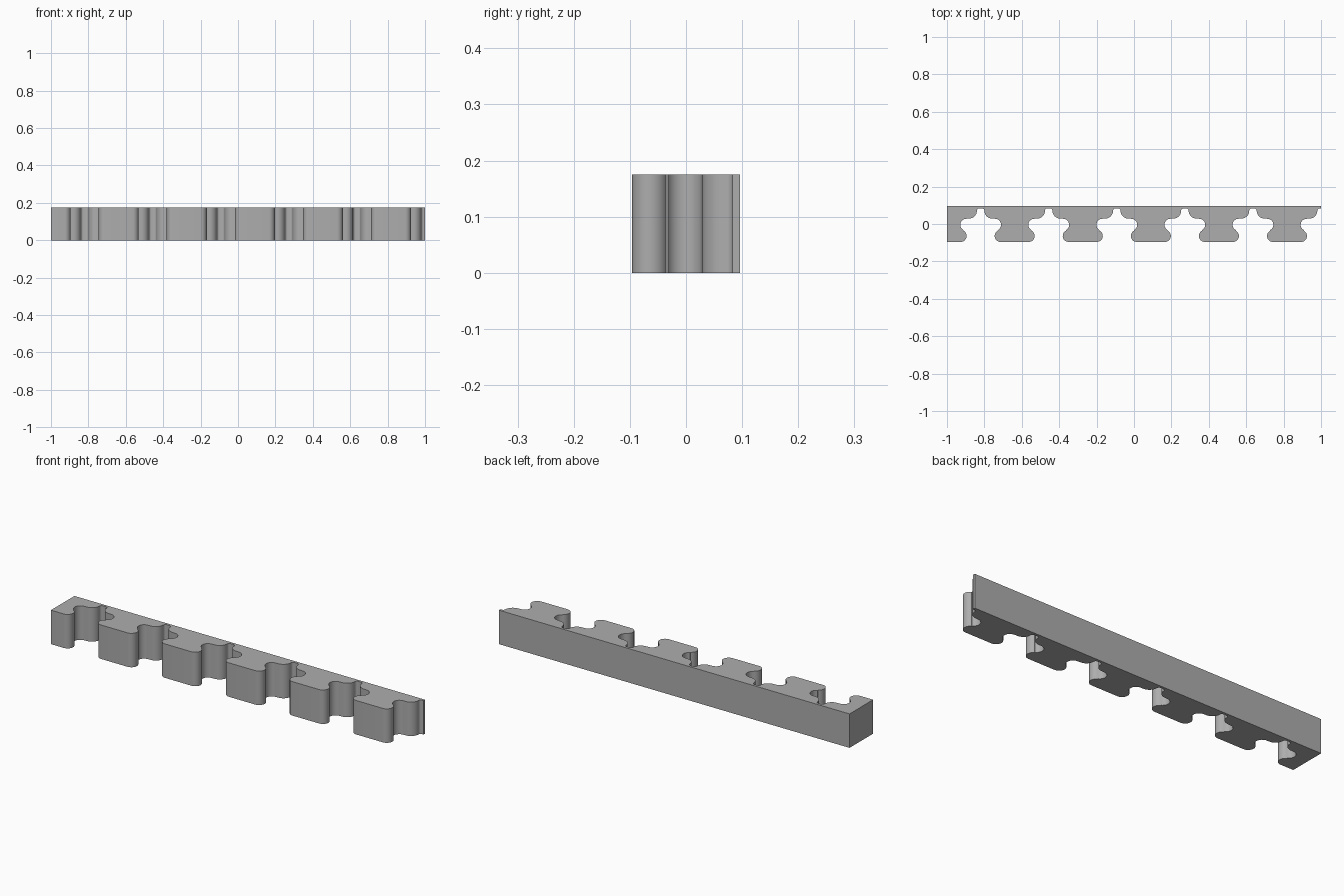
import bpy
import bmesh
from math import cos, sin, radians

if "Cube" in bpy.data.objects:
    bpy.data.objects.remove(bpy.data.objects["Cube"])

HEIGHT = 0.175
BACK, FRONT = 0.096, -0.096
FIRST, PITCH, NOTCHES = -0.82, 0.364, 6

grey = bpy.data.materials.new("mid grey")
grey.use_nodes = True
grey.diffuse_color = (0.42, 0.42, 0.42, 1)
grey.node_tree.nodes["Principled BSDF"].inputs["Base Color"].default_value = (0.42, 0.42, 0.42, 1)


def arc(x, y, r, start, end, steps):
    angles = [radians(start + (end - start) * i / steps) for i in range(steps + 1)]
    return [(x + r * cos(a), y + r * sin(a)) for a in angles]


# Right wall of one notch, from the rounded foot up to the notch top
wall = arc(0.107, -0.064, 0.032, 270, 117, 14)      # rounded foot
wall += arc(0.077, -0.004, 0.032, -63, 90, 14)      # hollow neck
wall += arc(0.062, 0.071, 0.042, 270, 180, 10)      # shoulder
wall += arc(0.008, 0.071, 0.012, 15, 90, 5)         # notch top fillet

# Whole outline, front edge from left to right, then the straight back
outline = [(-1, BACK), (-1, FRONT)]
for n in range(NOTCHES):
    centre = FIRST + n * PITCH
    outline += [(centre - x, y) for x, y in wall]
    if n < NOTCHES - 1:
        outline += [(centre + x, y) for x, y in reversed(wall)]
outline += [(1, outline[-1][1]), (1, BACK)]

# Raise the outline into a toothed strip
bm = bmesh.new()
base = bm.faces.new([bm.verts.new((x, y, 0)) for x, y in outline])
raised = bmesh.ops.extrude_face_region(bm, geom=[base], use_keep_orig=True)
top = [v for v in raised["geom"] if isinstance(v, bmesh.types.BMVert)]
bmesh.ops.translate(bm, verts=top, vec=(0, 0, HEIGHT))
bmesh.ops.recalc_face_normals(bm, faces=bm.faces)
mesh = bpy.data.meshes.new("toothed_strip")
bm.to_mesh(mesh)
bm.free()

strip = bpy.data.objects.new("toothed_strip", mesh)
bpy.context.collection.objects.link(strip)
mesh.materials.append(grey)
bpy.context.view_layer.objects.active = strip
strip.select_set(True)
bpy.ops.object.shade_smooth_by_angle(angle=radians(35))
